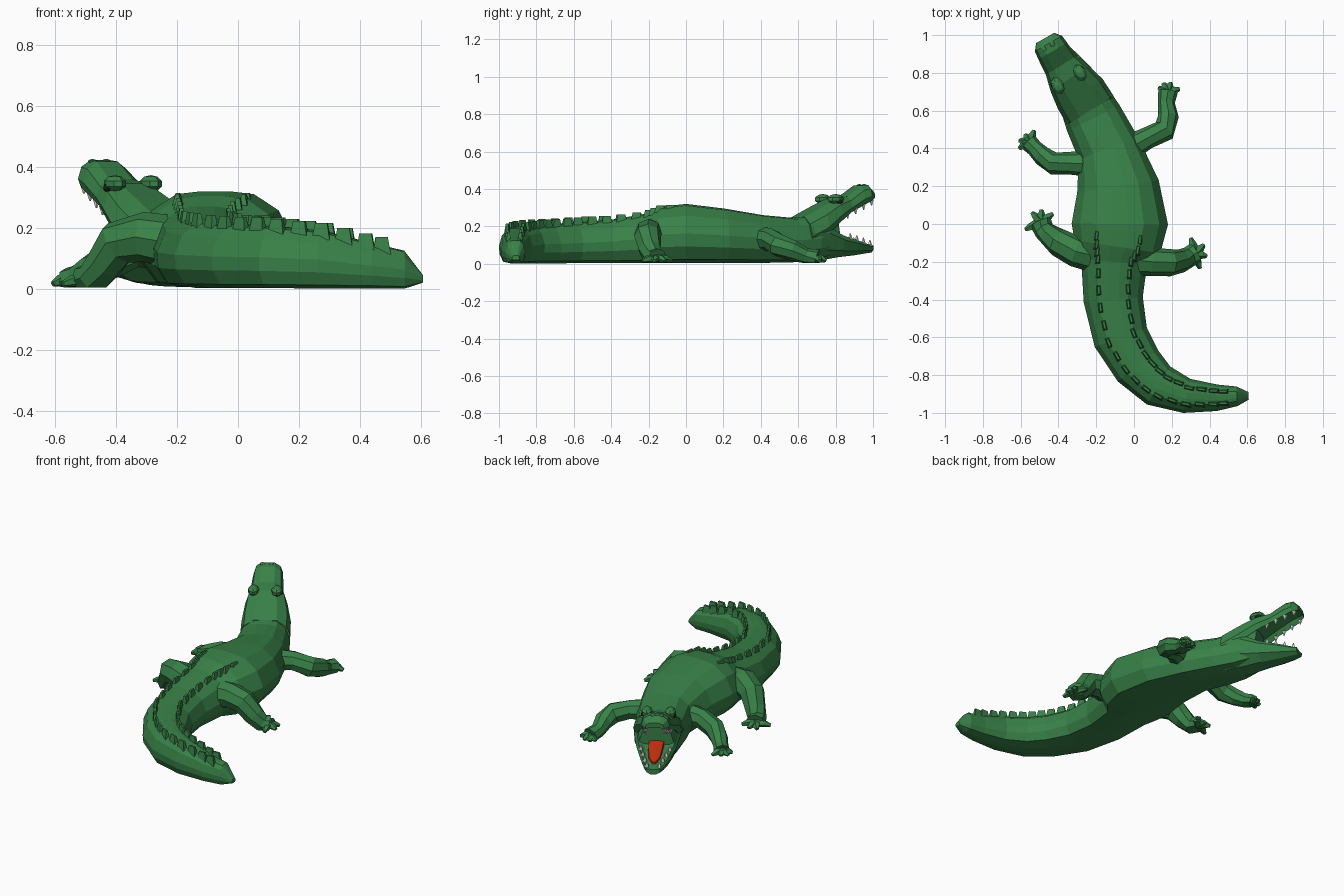
import bpy, bmesh, math
from mathutils import Vector, Matrix


def material(name, rgb):
    m = bpy.data.materials.new(name)
    m.diffuse_color = (*rgb, 1)
    return m


GREEN = material("green_hide", (0.04, 0.22, 0.065))
RED = material("red_tongue", (0.55, 0.03, 0.005))
WHITE = material("ivory", (0.8, 0.8, 0.75))
DARK = material("dark_eye", (0.01, 0.015, 0.01))


def finish(name, bm, mat):
    bmesh.ops.recalc_face_normals(bm, faces=bm.faces)
    me = bpy.data.meshes.new(name)
    bm.to_mesh(me)
    bm.free()
    me.materials.append(mat)
    ob = bpy.data.objects.new(name, me)
    bpy.context.collection.objects.link(ob)
    return ob


def skin(bm, rings):
    vs = [[bm.verts.new(p) for p in r] for r in rings]
    n = len(vs[0])
    for a, b in zip(vs, vs[1:]):
        for i in range(n):
            bm.faces.new((a[i], a[(i + 1) % n], b[(i + 1) % n], b[i]))
    bm.faces.new(vs[0][::-1])
    bm.faces.new(vs[-1])


def tangent(pts, i):
    return (pts[min(i + 1, len(pts) - 1)] - pts[max(i - 1, 0)]).normalized()


def slab(name, stations, half, mat=GREEN):
    """Loft upright sections: stations (x, y, half width, bottom, top)."""
    prof = half + [(-u, v) for u, v in reversed(half)]
    ctr = [Vector((s[0], s[1], 0)) for s in stations]
    rings = []
    for i, (x, y, w, lo, hi) in enumerate(stations):
        t = tangent(ctr, i)
        side = Vector((t.y, -t.x, 0))
        rings.append([ctr[i] + side * w * u + Vector((0, 0, lo + (hi - lo) * v)) for u, v in prof])
    bm = bmesh.new()
    skin(bm, rings)
    return finish(name, bm, mat)


def tube(bm, path, flat=1.0, n=8):
    """Loft round sections: path (x, y, z, radius)."""
    pts = [Vector(p[:3]) for p in path]
    rings = []
    for i, p in enumerate(path):
        t = tangent(pts, i)
        side = t.cross(Vector((0, 0, 1))).normalized()
        up = side.cross(t)
        ring = []
        for k in range(n):
            a = 2 * math.pi * k / n
            q = pts[i] + p[3] * (side * math.cos(a) + up * flat * math.sin(a))
            q.z = max(q.z, 0.004)
            ring.append(q)
        rings.append(ring)
    skin(bm, rings)


# Body and tail: x, y, half width, bottom, top
BODY = [(-0.335, 0.775, 0.10, 0.05, 0.255), (-0.30, 0.715, 0.122, 0.03, 0.265),
        (-0.265, 0.66, 0.138, 0.012, 0.26),
        (-0.215, 0.56, 0.155, 0.008, 0.245), (-0.135, 0.40, 0.168, 0.005, 0.26),
        (-0.085, 0.20, 0.218, 0.005, 0.295), (-0.075, 0.0, 0.255, 0.004, 0.32),
        (-0.088, -0.12, 0.23, 0.004, 0.305), (-0.105, -0.2, 0.175, 0.003, 0.27),
        (-0.11, -0.4, 0.157, 0.003, 0.235), (-0.07, -0.6, 0.147, 0.003, 0.22),
        (0.02, -0.75, 0.135, 0.002, 0.21), (0.13, -0.855, 0.118, 0.002, 0.205),
        (0.28, -0.91, 0.092, 0.001, 0.19), (0.44, -0.92, 0.07, 0.001, 0.15),
        (0.545, -0.912, 0.052, 0, 0.125), (0.607, -0.91, 0.02, 0.02, 0.045)]
SECTION = [(0.2, 0), (0.76, 0.06), (0.97, 0.28), (1.0, 0.5), (0.82, 0.8), (0.5, 0.97), (0.18, 1.0)]
slab("body_and_tail", BODY, SECTION)

# Upper and lower jaws
slab("upper_jaw", [(-0.23, 0.60, 0.145, 0.10, 0.25), (-0.285, 0.69, 0.142, 0.15, 0.30),
                   (-0.34, 0.77, 0.122, 0.225, 0.345), (-0.385, 0.84, 0.096, 0.275, 0.36),
                   (-0.43, 0.915, 0.088, 0.315, 0.418), (-0.453, 0.955, 0.083, 0.335, 0.422),
                   (-0.47, 0.985, 0.055, 0.35, 0.39)],
     [(0.6, 0.3), (0.88, 0), (1.0, 0.3), (0.85, 0.75), (0.45, 1.0)])
slab("lower_jaw", [(-0.23, 0.60, 0.145, 0.012, 0.2), (-0.29, 0.70, 0.135, 0.02, 0.2),
                   (-0.345, 0.79, 0.115, 0.035, 0.15), (-0.40, 0.88, 0.088, 0.045, 0.125),
                   (-0.437, 0.945, 0.064, 0.055, 0.105), (-0.457, 0.985, 0.042, 0.06, 0.098)],
     [(0.4, 0), (0.85, 0.3), (1.0, 0.8), (0.9, 1.0), (0.6, 0.85)])
slab("tongue", [(-0.31, 0.73, 0.05, 0.11, 0.175), (-0.36, 0.82, 0.045, 0.1, 0.152),
                (-0.405, 0.895, 0.035, 0.09, 0.128), (-0.43, 0.935, 0.01, 0.09, 0.115)],
     [(1, 0), (0.9, 0.9), (0.3, 1)], RED)

# Head frame: forward and sideways directions
FWD = Vector((-0.5, 0.866, 0))
SIDE = Vector((0.866, 0.5, 0))


def blobs(name, items, mat):
    """Low-poly ellipsoids aligned to the head: centre, (side, forward, up) radii."""
    bm = bmesh.new()
    rot = Matrix((SIDE, FWD, Vector((0, 0, 1)))).transposed().to_4x4()
    for c, r in items:
        bmesh.ops.create_uvsphere(bm, u_segments=8, v_segments=5, radius=1,
                                  matrix=Matrix.Translation(c) @ rot @ Matrix.Diagonal((*r, 1)))
    return finish(name, bm, mat)


HEAD = Vector((-0.345, 0.766, 0.345))
TIP = Vector((-0.455, 0.94, 0.418))
blobs("brows", [(HEAD + SIDE * s * 0.068, (0.033, 0.05, 0.028)) for s in (-1, 1)], GREEN)
blobs("eyes", [(HEAD + SIDE * s * 0.086 + FWD * 0.012 - Vector((0, 0, 0.013)), (0.016, 0.022, 0.016))
               for s in (-1, 1)], DARK)
blobs("nostrils", [(TIP + SIDE * s * 0.026, (0.014, 0.018, 0.008)) for s in (-1, 1)], GREEN)

# Teeth: cones along both jaw edges
bm = bmesh.new()
for start, end, w0, w1, sign in (((-0.375, 0.825, 0.265), (-0.458, 0.965, 0.335), 0.08, 0.055, -1),
                                 ((-0.37, 0.835, 0.14), (-0.445, 0.965, 0.105), 0.084, 0.036, 1)):
    for k in range(4):
        p = Vector(start).lerp(Vector(end), k / 3)
        for s in (-1, 1):
            c = p + SIDE * s * (w0 + (w1 - w0) * k / 3) + Vector((0, 0, sign * 0.008))
            bmesh.ops.create_cone(bm, segments=5, radius1=0.013, radius2=0.003, depth=0.03, cap_ends=True,
                                  matrix=Matrix.Translation(c) @ Matrix.Rotation(math.pi * (sign < 0), 4, 'X'))
finish("teeth", bm, WHITE)

# Legs: limb path, then toe tips fanned from the last point
LEGS = {
    "front_right_leg": ([(-0.03, 0.40, 0.13, 0.07), (0.07, 0.455, 0.13, 0.058), (0.16, 0.495, 0.10, 0.062),
                         (0.182, 0.57, 0.07, 0.055), (0.172, 0.64, 0.04, 0.044), (0.18, 0.70, 0.025, 0.052)],
                        [(0.13, 0.72), (0.155, 0.745), (0.195, 0.748), (0.24, 0.715)]),
    "front_left_leg": ([(-0.24, 0.32, 0.13, 0.07), (-0.34, 0.322, 0.13, 0.06), (-0.425, 0.32, 0.09, 0.06),
                        (-0.485, 0.36, 0.06, 0.052), (-0.525, 0.40, 0.035, 0.044), (-0.555, 0.43, 0.022, 0.048)],
                       [(-0.608, 0.4), (-0.608, 0.442), (-0.575, 0.475), (-0.53, 0.495)]),
    "hind_left_leg": ([(-0.2, -0.17, 0.15, 0.09), (-0.31, -0.145, 0.17, 0.082), (-0.395, -0.10, 0.15, 0.075),
                       (-0.44, -0.065, 0.08, 0.062), (-0.475, -0.035, 0.035, 0.055), (-0.495, 0.01, 0.025, 0.058)],
                      [(-0.575, -0.03), (-0.54, 0.06), (-0.49, 0.075), (-0.43, 0.055)]),
    "hind_right_leg": ([(0.0, -0.19, 0.15, 0.09), (0.10, -0.2, 0.165, 0.075), (0.19, -0.205, 0.15, 0.072),
                        (0.25, -0.195, 0.08, 0.062), (0.29, -0.175, 0.035, 0.055), (0.325, -0.155, 0.025, 0.058)],
                       [(0.30, -0.075), (0.37, -0.11), (0.385, -0.17), (0.35, -0.235)]),
}
for name, (path, toes) in LEGS.items():
    bm = bmesh.new()
    tube(bm, path)
    base = Vector(path[-1][:3])
    for x, y in toes:
        tip = Vector((x, y, 0.016))
        mid = base.lerp(tip, 0.6)
        tube(bm, [(*base, 0.028), (mid.x, mid.y, 0.026, 0.022), (*tip, 0.011)], 0.9, 5)
    finish(name, bm, GREEN)

# Two rows of scutes along the back and tail
bm = bmesh.new()
ctr = [Vector((s[0], s[1], 0)) for s in BODY]
COUNT = 19
for k in range(COUNT):
    f = 6.6 + (14.3 - 6.6) * k / (COUNT - 1)
    i = int(f)
    g = f - i
    c = ctr[i].lerp(ctr[i + 1], g)
    t = tangent(ctr, i).lerp(tangent(ctr, i + 1), g).normalized()
    side = Vector((t.y, -t.x, 0))
    w, lo, hi = (BODY[i][j] + (BODY[i + 1][j] - BODY[i][j]) * g for j in (2, 3, 4))
    rise = 0.027 * min(1, 0.1 + k / 8)
    for s in (-1, 1):
        o = c + side * s * w * 0.48
        rings = [[o + side * a + t * b + Vector((0, 0, z)) for a, b in
                  ((-e, -l), (e, -l), (e, l), (-e, l))]
                 for z, e, l in ((hi - 0.03, 0.014, 0.03), (hi + rise, 0.006, 0.02))]
        skin(bm, rings)
finish("back_scutes", bm, GREEN)
